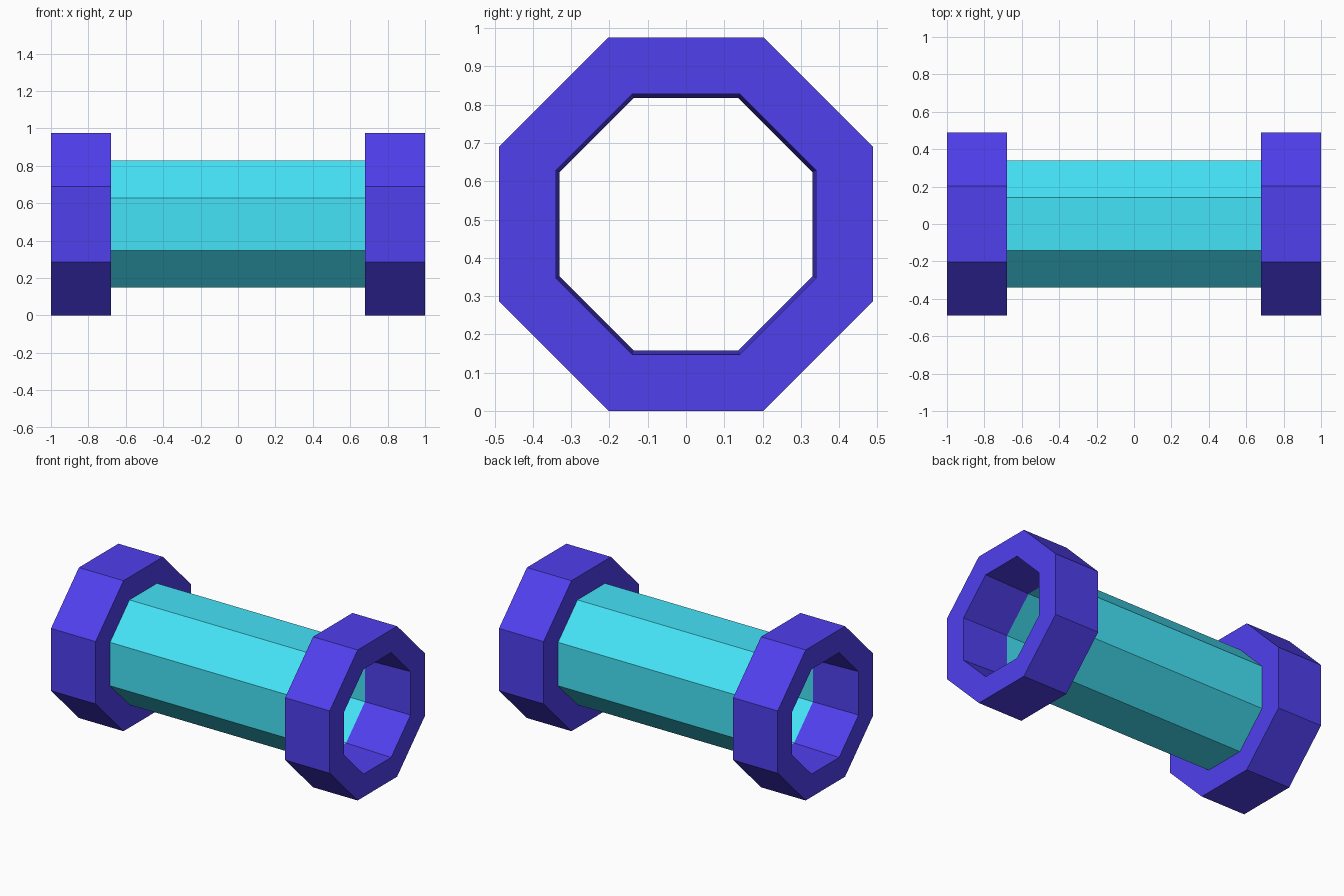
import bpy, bmesh
from math import cos, sin, pi

if "Cube" in bpy.data.objects:
    bpy.data.objects.remove(bpy.data.objects["Cube"])

CENTER_Z = 0.488
SIDES = 8


def material(name, color):
    m = bpy.data.materials.new(name)
    m.diffuse_color = color
    m.use_nodes = True
    m.node_tree.nodes["Principled BSDF"].inputs["Base Color"].default_value = m.diffuse_color
    return m


def octagon_ring(name, profile, mat):
    """Sweep a closed (x, apothem) profile around the x axis in eight flat sides."""
    bm = bmesh.new()
    rings = []
    for x, apothem in profile:
        r = apothem / cos(pi / SIDES)
        angles = [(i + 0.5) * 2 * pi / SIDES for i in range(SIDES)]
        rings.append([bm.verts.new((x, r * cos(a), r * sin(a))) for a in angles])
    for k, ring in enumerate(rings):
        nxt = rings[(k + 1) % len(rings)]
        for i in range(SIDES):
            j = (i + 1) % SIDES
            bm.faces.new((ring[i], ring[j], nxt[j], nxt[i]))
    bmesh.ops.recalc_face_normals(bm, faces=bm.faces)
    mesh = bpy.data.meshes.new(name)
    bm.to_mesh(mesh)
    bm.free()
    mesh.materials.append(mat)
    obj = bpy.data.objects.new(name, mesh)
    obj.location.z = CENTER_Z
    bpy.context.collection.objects.link(obj)
    return obj


blue = material("deep_blue", (0.08, 0.05, 0.85, 1))
cyan = material("cyan", (0.06, 0.77, 0.94, 1))

# Thin octagonal pipe between the collars
octagon_ring("pipe", [(-0.68, 0.34), (0.68, 0.34), (0.68, 0.33), (-0.68, 0.33)], cyan)

# Thick end collars with a slightly tapered bore
for side, label in ((-1, "left"), (1, "right")):
    octagon_ring(label + "_collar",
                 [(side * 1.0, 0.34), (side * 1.0, 0.488),
                  (side * 0.68, 0.488), (side * 0.68, 0.33)], blue)
